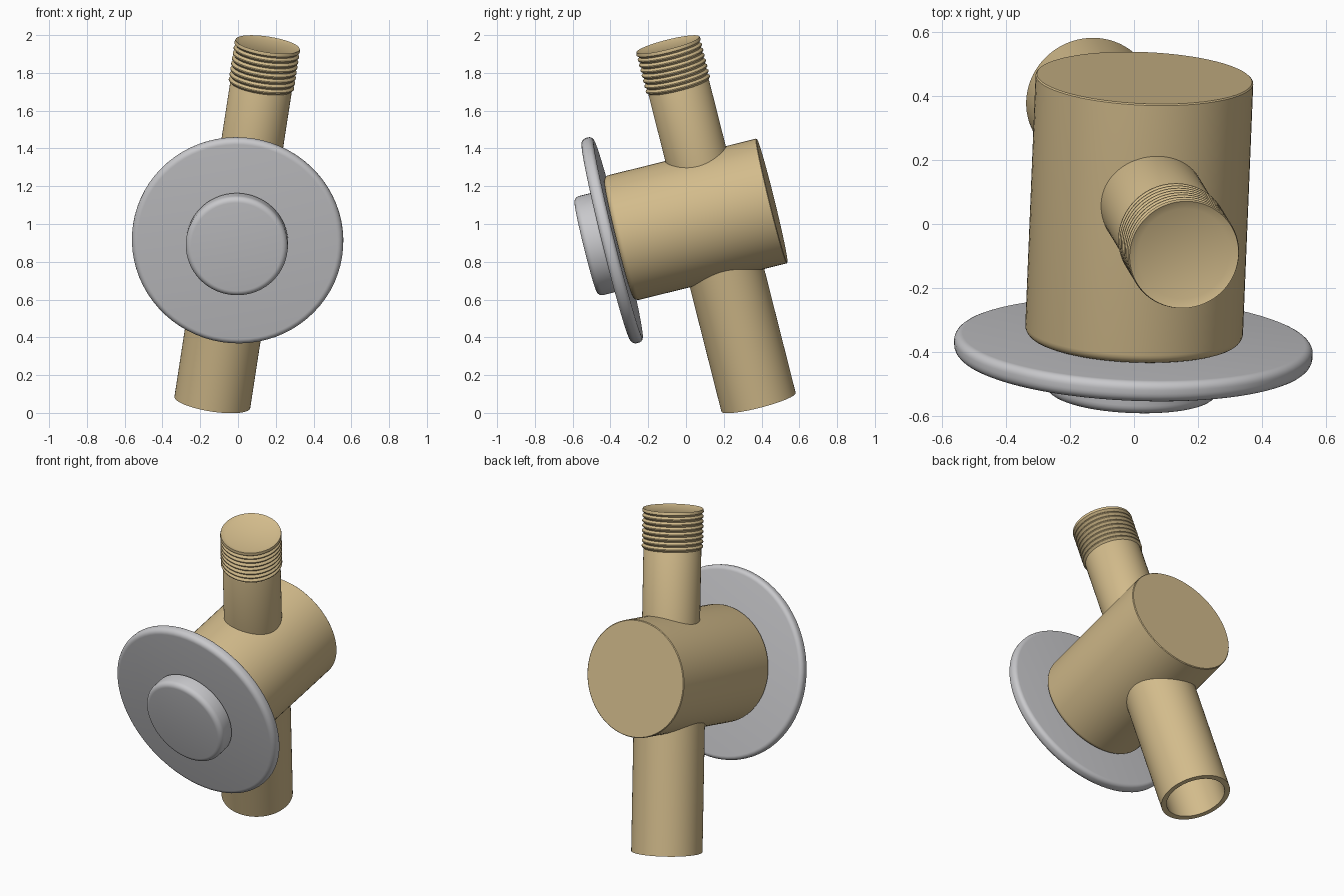
import bpy, bmesh, math
from mathutils import Matrix, Vector

if "Cube" in bpy.data.objects:
    bpy.data.objects.remove(bpy.data.objects["Cube"])


def material(name, rgb):
    m = bpy.data.materials.new(name)
    m.use_nodes = True
    m.diffuse_color = (*rgb, 1)
    bsdf = m.node_tree.nodes["Principled BSDF"]
    bsdf.inputs["Base Color"].default_value = (*rgb, 1)
    return m


brass = material("brass", (0.65, 0.50, 0.26))
silver = material("silver grey", (0.58, 0.58, 0.60))

# Tilted frame: local y runs along the valve body, local z along the pipes
up = Vector((0.148, -0.243, 0.959)).normalized()
back = Vector((0.04, 0.97, 0.24))
back = (back - up * back.dot(up)).normalized()
side = back.cross(up)
frame = Matrix((side, back, up)).transposed().to_4x4()
frame.translation = (0.014, 0, 1.01)
body_axis = frame @ Matrix.Rotation(-math.pi / 2, 4, 'X')
pipe_axis = frame @ Matrix.Translation((-0.003, 0.138, 0))


def lathe(name, profile, axis, mat, steps=72):
    """Revolve (radius, height) points around the axis."""
    bm = bmesh.new()
    verts = [bm.verts.new((r, 0, h)) for r, h in profile]
    edges = [bm.edges.new(pair) for pair in zip(verts, verts[1:])]
    bmesh.ops.spin(bm, geom=verts + edges, cent=(0, 0, 0), axis=(0, 0, 1),
                   angle=2 * math.pi, steps=steps)
    bmesh.ops.remove_doubles(bm, verts=bm.verts, dist=1e-4)
    bmesh.ops.recalc_face_normals(bm, faces=bm.faces)
    bm.transform(axis)
    mesh = bpy.data.meshes.new(name)
    bm.to_mesh(mesh)
    bm.free()
    mesh.materials.append(mat)
    obj = bpy.data.objects.new(name, mesh)
    bpy.context.collection.objects.link(obj)
    bpy.ops.object.select_all(action='DESELECT')
    obj.select_set(True)
    bpy.context.view_layer.objects.active = obj
    bpy.ops.object.shade_smooth_by_angle(angle=math.radians(30))
    return obj


def fillet(r, h, size, start, end, n=6):
    """Quarter-round points centred on (r, h), angles in degrees."""
    angles = [math.radians(start + (end - start) * i / n) for i in range(n + 1)]
    return [(r + size * math.cos(a), h + size * math.sin(a)) for a in angles]


# Valve body with a rounded front shoulder
lathe("valve_body",
      [(0, -0.368)] + fillet(0.31, -0.338, 0.03, -90, 0)
      + [(0.34, 0.466), (0.336, 0.47), (0, 0.47)], body_axis, brass)

# Wall flange with a rounded rim
lathe("flange",
      [(0, -0.437)] + fillet(0.53, -0.407, 0.03, -90, 0)
      + fillet(0.535, -0.395, 0.025, 0, 90) + [(0, -0.37)], body_axis, silver)

# Push button
lathe("push_button",
      [(0, -0.548)] + fillet(0.24, -0.518, 0.03, -90, 0)
      + fillet(0.26, -0.455, 0.01, 0, 90) + [(0, -0.43)], body_axis, silver)

# Lower pipe, hollow and open at the bottom
lathe("lower_pipe",
      [(0, -0.2), (0.203, -0.2), (0.203, -1.03), (0.172, -1.03),
       (0.172, -0.4), (0, -0.4)], pipe_axis, brass)

# Upper pipe with thread ridges and a shallow dished end
top, ridges, pitch = 0.946, 8, 0.029
start = top - ridges * pitch
thread = []
for i in range(ridges):
    h = start + i * pitch
    thread += [(0.163, h), (0.175, h + pitch * 0.4), (0.175, h + pitch * 0.6)]
lathe("upper_pipe",
      [(0, 0.2), (0.165, 0.2), (0.165, start - 0.004)] + thread
      + [(0.172, top), (0.145, top - 0.012), (0, top - 0.012)], pipe_axis, brass)
